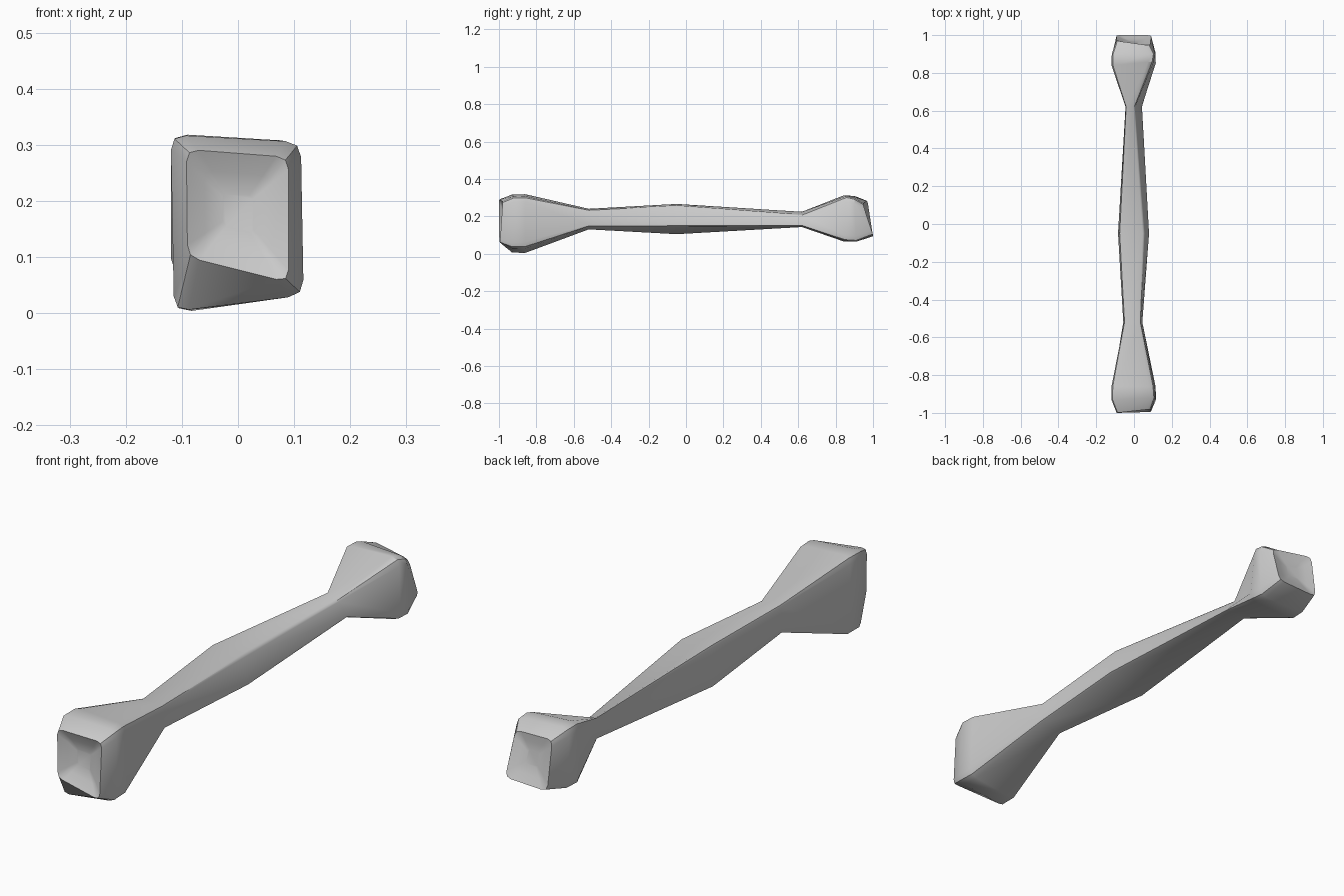
import bpy, bmesh
from mathutils import Vector

if "Cube" in bpy.data.objects:
    bpy.data.objects.remove(bpy.data.objects["Cube"])

STEPS = 3  # points per rounded corner


def rounded_ring(corners, radius):
    """Round the four (x, y, z) corners of a cross-section."""
    pts = []
    n = len(corners)
    for i in range(n):
        c = Vector(corners[i])
        a = c + (Vector(corners[i - 1]) - c).normalized() * radius
        b = c + (Vector(corners[(i + 1) % n]) - c).normalized() * radius
        for k in range(STEPS):
            t = k / (STEPS - 1)
            pts.append(a * (1 - t) ** 2 + c * 2 * t * (1 - t) + b * t * t)
    return pts


def section(y, tl, tr, br, bl, radius):
    ys = y if isinstance(y, tuple) else (y,) * 4
    return rounded_ring([(p[0], yy, p[1]) for p, yy in zip((tl, tr, br, bl), ys)], radius)


# Cross-sections from the front knuckle to the back knuckle
sections = [
    section((-1.0, -0.98, -0.995, -1.0), (-.092, .292), (.09, .278), (.09, .055), (-.09, .10), .022),
    section((-.93, -.92, -.93, -.93), (-.12, .318), (.112, .305), (.117, .032), (-.114, .003), .027),
    section(-.86, (-.12, .32), (.108, .306), (.115, .032), (-.112, .0), .03),
    section(-.52, (-.052, .241), (.035, .234), (.045, .147), (-.057, .129), .008),
    section(-.05, (-.078, .267), (.055, .258), (.082, .148), (-.085, .102), .01),
    section(.62, (-.043, .227), (.002, .207), (.045, .150), (-.045, .142), .007),
    section((.84, .86, .85, .84), (-.119, .312), (.103, .308), (.117, .068), (-.119, .066), .03),
    section((.90, .90, .91, .90), (-.118, .311), (.11, .298), (.114, .064), (-.115, .066), .03),
    section((.97, .945, 1.0, 1.0), (-.094, .285), (.085, .268), (.092, .10), (-.092, .092), .024),
]

bm = bmesh.new()
rings = [[bm.verts.new(p) for p in s] for s in sections]


def bridge(r0, r1):
    n = len(r0)
    for i in range(n):
        bm.faces.new((r0[i], r0[(i + 1) % n], r1[(i + 1) % n], r1[i]))


for r0, r1 in zip(rings, rings[1:]):
    bridge(r0, r1)


# Dished end caps
def dish(ring, depth):
    centre = sum((v.co for v in ring), Vector()) / len(ring)
    for scale, f in ((.65, .65), (.3, 1.0)):
        inner = [bm.verts.new(centre.lerp(p.co, scale) + Vector((0, depth * f, 0)))
                 for p in rings_copy(ring)]
        bridge(last[-1], inner)
        last.append(inner)
    bm.faces.new(last[-1])


def rings_copy(ring):
    return list(ring)


for ring, depth in ((rings[0], .03), (rings[-1], -.015)):
    last = [ring]
    dish(ring, depth)

bmesh.ops.recalc_face_normals(bm, faces=bm.faces[:])
mesh = bpy.data.meshes.new("bone")
bm.to_mesh(mesh)
bm.free()
bone = bpy.data.objects.new("bone", mesh)
bpy.context.collection.objects.link(bone)
bpy.context.view_layer.objects.active = bone
bone.select_set(True)
bpy.ops.object.shade_smooth_by_angle(angle=0.6)
